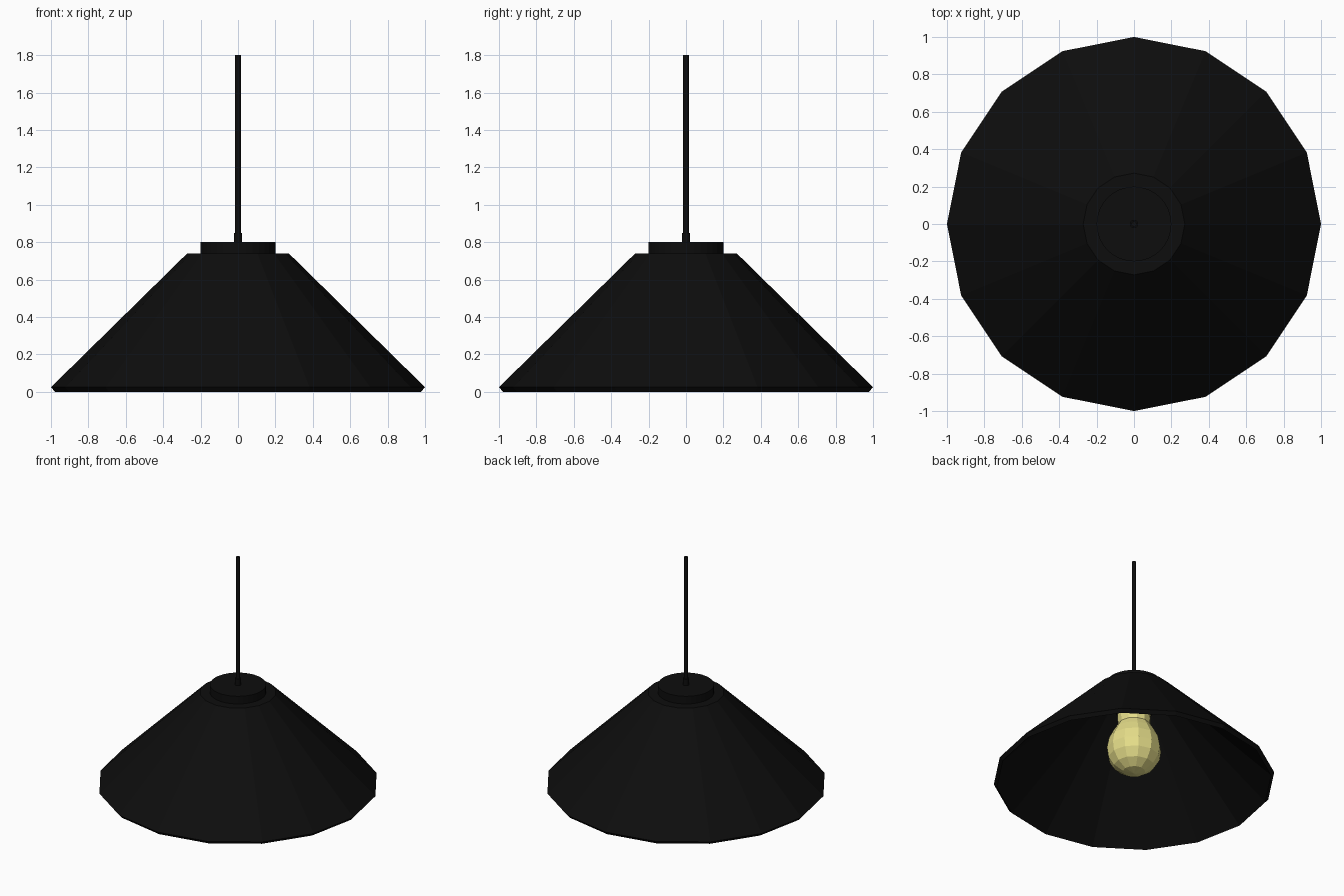
import bpy, bmesh, math

cube = bpy.data.objects.get("Cube")
if cube:
    bpy.data.objects.remove(cube, do_unlink=True)


def make_material(name, rgb, roughness):
    mat = bpy.data.materials.new(name)
    mat.use_nodes = True
    colour = (*rgb, 1.0)
    mat.diffuse_color = colour
    bsdf = next(n for n in mat.node_tree.nodes if n.type == "BSDF_PRINCIPLED")
    bsdf.inputs["Base Color"].default_value = colour
    bsdf.inputs["Roughness"].default_value = roughness
    return mat


def lathe(name, profile, sides, mat):
    """Revolve (radius, height) points about z; zero radius becomes a pole."""
    bm = bmesh.new()
    rings = []
    for r, z in profile:
        if r == 0:
            rings.append([bm.verts.new((0, 0, z))] * sides)
        else:
            angles = [math.tau * i / sides for i in range(sides)]
            rings.append([bm.verts.new((r * math.cos(a), r * math.sin(a), z)) for a in angles])
    for low, high in zip(rings, rings[1:]):
        for i in range(sides):
            j = (i + 1) % sides
            corners = dict.fromkeys((low[i], low[j], high[j], high[i]))
            bm.faces.new(list(corners))
    bmesh.ops.recalc_face_normals(bm, faces=bm.faces)
    mesh = bpy.data.meshes.new(name)
    bm.to_mesh(mesh)
    bm.free()
    mesh.materials.append(mat)
    obj = bpy.data.objects.new(name, mesh)
    bpy.context.collection.objects.link(obj)
    return obj


def cylinder(name, radius, bottom, top, sides, mat):
    return lathe(name, [(0, bottom), (radius, bottom), (radius, top), (0, top)], sides, mat)


black = make_material("matte black", (0.004, 0.004, 0.004), 0.6)
glow = make_material("pale yellow glass", (0.78, 0.72, 0.25), 0.4)

# Faceted shade with wall thickness and a closed top
lathe("shade", [(0, 0.74), (0.272, 0.74), (1.0, 0.025), (0.978, 0.0),
                (0.26, 0.708), (0, 0.708)], 16, black)

# Cap, cord grip and hanging cord
cylinder("cap", 0.2, 0.735, 0.8, 32, black)
cylinder("cord_grip", 0.022, 0.79, 0.85, 16, black)
cylinder("cord", 0.015, 0.84, 1.8, 12, black)

# Socket and bulb inside the shade
cylinder("socket", 0.13, 0.56, 0.715, 16, black)
lathe("bulb", [(0, 0.065), (0.08, 0.08), (0.145, 0.125), (0.185, 0.19), (0.195, 0.26),
               (0.18, 0.34), (0.145, 0.41), (0.115, 0.46), (0.12, 0.51), (0.12, 0.57),
               (0, 0.57)], 12, glow)
